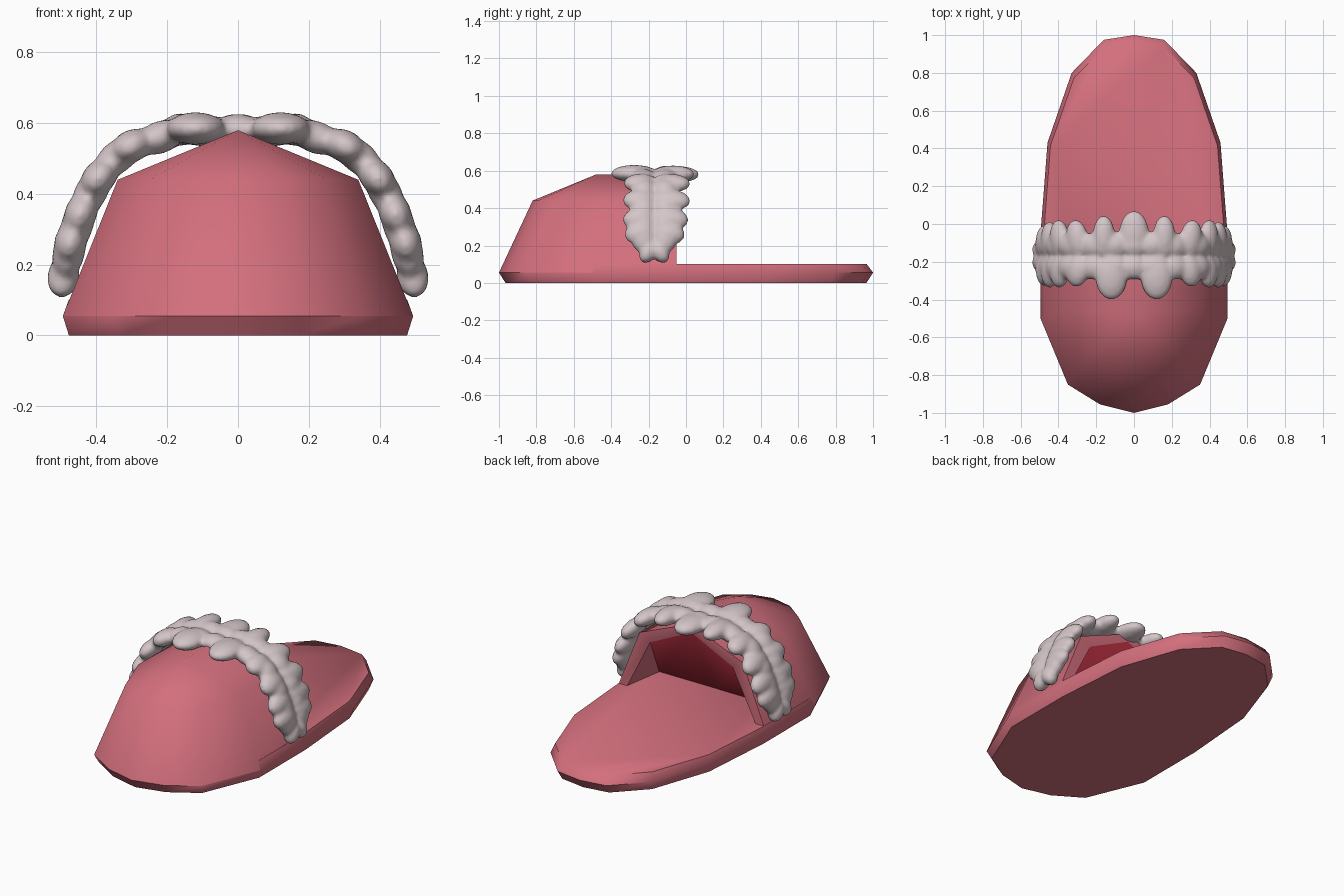
import bpy, bmesh, math
from mathutils import Vector, Matrix

if "Cube" in bpy.data.objects:
    bpy.data.objects.remove(bpy.data.objects["Cube"])


def material(name, col):
    m = bpy.data.materials.new(name)
    m.diffuse_color = (*col, 1)
    m.use_nodes = True
    m.node_tree.nodes["Principled BSDF"].inputs["Base Color"].default_value = m.diffuse_color
    return m


pink = material("rose_felt", (0.65, 0.16, 0.205))
red = material("dark_red_lining", (0.5, 0.03, 0.055))
cream = material("pale_fur", (0.66, 0.56, 0.58))


def finish(name, bm, mats, angle=None):
    me = bpy.data.meshes.new(name)
    bm.to_mesh(me)
    bm.free()
    ob = bpy.data.objects.new(name, me)
    bpy.context.collection.objects.link(ob)
    for m in mats:
        me.materials.append(m)
    if angle:
        bpy.ops.object.select_all(action='DESELECT')
        ob.select_set(True)
        bpy.context.view_layer.objects.active = ob
        bpy.ops.object.shade_smooth_by_angle(angle=math.radians(angle))
    return ob


# right half of the sole outline, toe to heel
toe = [(0, -1), (0.18, -0.955), (0.35, -0.85), (0.495, -0.5), (0.495, -0.05)]
heel = [(0.458, 0.43), (0.33, 0.8), (0.16, 0.975), (0, 1)]
half = toe + heel
outline = half + [(-x, y) for x, y in half[-2:0:-1]]

# sole: three stacked rings, bevelled top and bottom
bm = bmesh.new()
rings = []
for z, s in ((0, 0.965), (0.055, 1), (0.102, 0.965)):
    rings.append([bm.verts.new((x * s, y * s, z)) for x, y in outline])
n = len(outline)
for a, b in zip(rings, rings[1:]):
    for i in range(n):
        j = (i + 1) % n
        bm.faces.new((a[i], a[j], b[j], b[i]))
bm.faces.new(rings[0][::-1])
bm.faces.new(rings[-1])
finish("sole", bm, [pink], 55)

# upper: arched toe cover with a thick rim and a slanting lining
base = [(x, y, 0.055) for x, y in toe]
mid = [(0, -0.82, 0.44), (0.13, -0.79, 0.44), (0.25, -0.7, 0.44),
       (0.34, -0.45, 0.44), (0.34, -0.05, 0.44)]
peak, edge = (0, -0.48, 0.58), (0, -0.05, 0.58)
rim = [(0.425, -0.05, 0.095), (0.27, -0.05, 0.4), (0, -0.05, 0.53)]
back = [(0.385, -0.3, 0.095), (0, -0.3, 0.095)]
faces = [(base[i], base[i + 1], mid[i + 1], mid[i]) for i in range(4)]
faces += [(mid[i], mid[i + 1], peak) for i in range(3)]
faces += [(mid[3], mid[4], edge, peak),
          (base[4], rim[0], rim[1], mid[4]),
          (mid[4], rim[1], rim[2], edge),
          (rim[0], back[0], rim[1])]
lining = (back[0], back[1], rim[2], rim[1])
bm = bmesh.new()
for f in faces + [lining]:
    for s in (1, -1):
        pts = [(s * x, y, z) for x, y, z in (f if s == 1 else f[::-1])]
        bm.faces.new([bm.verts.new(p) for p in pts]).material_index = int(f is lining)
bmesh.ops.remove_doubles(bm, verts=bm.verts, dist=1e-4)
finish("upper", bm, [pink, red], 55)

# fur trim: tufts spread to both sides of an arch, fused together
bm = bmesh.new()


def tuft(p, tilt, side, length, splay=0, width=0.062):
    t = math.radians(tilt)
    tan = Vector((math.cos(t), 0, -math.sin(t)))
    nor = Vector((math.sin(t), 0, math.cos(t)))
    s = math.radians(splay)
    d = Vector((0, side, 0)) * math.cos(s) + tan * math.sin(s)
    c = Vector((p[0], -0.17, p[1])) + d * length * 0.48
    e = d.cross(nor)
    for m in (1, -1):
        rot = Matrix((e * width, d * length * 0.55, nor * 0.046)).transposed().to_4x4()
        mat = Matrix.Diagonal((m, 1, 1, 1)) @ Matrix.Translation(c) @ rot
        new = bmesh.ops.create_icosphere(bm, subdivisions=3, radius=1, matrix=mat)
        if mat.determinant() < 0:
            fs = {f for v in new["verts"] for f in v.link_faces}
            bmesh.ops.reverse_faces(bm, faces=list(fs))


tuft((0.12, 0.585), 0, -1, 0.225, width=0.085)
tuft((0, 0.58), 0, 1, 0.235, width=0.08)
tuft((0.16, 0.582), 3, 1, 0.21, width=0.06)
for p, tilt, front, rear in (((0.29, 0.54), 25, 0.16, 0.19),
                             ((0.385, 0.455), 50, 0.165, 0.19),
                             ((0.44, 0.355), 68, 0.165, 0.18),
                             ((0.47, 0.275), 75, 0.155, 0.16)):
    tuft(p, tilt, -1, front, 8)
    tuft(p, tilt, 1, rear, 8)
for side in (-1, 1):
    tuft((0.485, 0.215), 80, side, 0.12, 58, 0.045)
# core of the band
for x, z, tilt in ((0, 0.58, 0), (0.1, 0.58, 0), (0.22, 0.56, 20), (0.34, 0.505, 38),
                   (0.415, 0.405, 60), (0.455, 0.31, 72), (0.478, 0.235, 78)):
    for side in (-1, 1):
        tuft((x, z), tilt, side, 0.12, 0, 0.075)
fur = finish("fur_trim", bm, [cream])
re = fur.modifiers.new("fuse", 'REMESH')
re.mode = 'VOXEL'
re.voxel_size = 0.012
re.use_smooth_shade = True
sm = fur.modifiers.new("soften", 'SMOOTH')
sm.factor = 0.5
sm.iterations = 4
